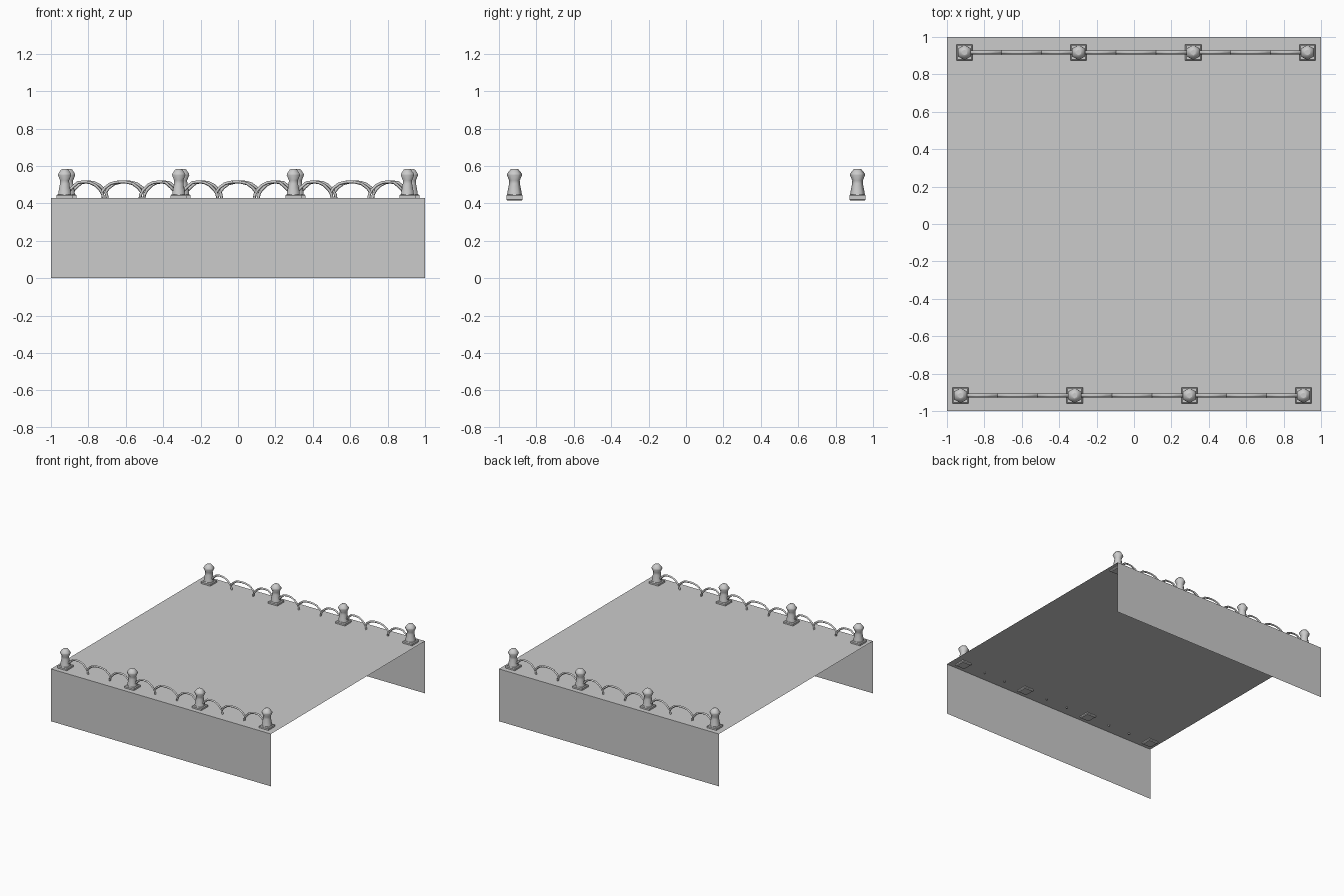
import bpy, bmesh, math
from mathutils import Vector

if "Cube" in bpy.data.objects:
    bpy.data.objects.remove(bpy.data.objects["Cube"])

DECK_Z = 0.43
ROW_Y = 0.917
POST_X = [-0.927, -0.317, 0.296, 0.906]


def add_object(name, bm):
    bmesh.ops.recalc_face_normals(bm, faces=bm.faces)
    mesh = bpy.data.meshes.new(name)
    bm.to_mesh(mesh)
    bm.free()
    obj = bpy.data.objects.new(name, mesh)
    bpy.context.collection.objects.link(obj)
    return obj


def sheet(name, corners):
    bm = bmesh.new()
    bm.faces.new([bm.verts.new(c) for c in corners])
    return add_object(name, bm)


def stack(bm, x, y, sides, turn, profile):
    # Joins polygon rings of (radius, z) into a capped column
    rings = []
    for r, z in profile:
        angles = [turn + 2 * math.pi * i / sides for i in range(sides)]
        rings.append([bm.verts.new((x + r * math.cos(a), y + r * math.sin(a), z))
                      for a in angles])
    for low, high in zip(rings, rings[1:]):
        for i in range(sides):
            j = (i + 1) % sides
            bm.faces.new((low[i], low[j], high[j], high[i])).smooth = sides > 4
    bm.faces.new(rings[0][::-1])
    bm.faces.new(rings[-1])


def bar(bm, x, y, points, half=0.008):
    # Sweeps a diamond section along a path in the xz plane
    pts = [Vector((x + px, y, pz)) for px, pz in points]
    rings = []
    for i, p in enumerate(pts):
        t = (pts[min(i + 1, len(pts) - 1)] - pts[max(i - 1, 0)]).normalized()
        n = Vector((-t.z, 0, t.x)) * half
        s = Vector((0, half * 1.2, 0))
        rings.append([bm.verts.new(p + d) for d in (n, s, -n, -s)])
    for a, b in zip(rings, rings[1:]):
        for i in range(4):
            j = (i + 1) % 4
            bm.faces.new((a[i], a[j], b[j], b[i])).smooth = True
    bm.faces.new(rings[0][::-1])
    bm.faces.new(rings[-1])


# Bridge deck and the two side walls, all thin sheets
sheet("deck", [(-1, -1, DECK_Z), (1, -1, DECK_Z), (1, 1, DECK_Z), (-1, 1, DECK_Z)])
for name, y in (("front_wall", -1), ("back_wall", 1)):
    sheet(name, [(-1, y, 0), (1, y, 0), (1, y, DECK_Z), (-1, y, DECK_Z)])

BASE = [(0.053, 0.415), (0.061, 0.421), (0.061, 0.443), (0.053, 0.449)]
POST = [(0.040, 0.445), (0.037, 0.465), (0.029, 0.505), (0.028, 0.523),
        (0.041, 0.551), (0.039, 0.560), (0.023, 0.580), (0.015, 0.584)]
SIDE_ARCH = [(-0.285, 0.462), (-0.265, 0.485), (-0.235, 0.511), (-0.205, 0.515),
             (-0.17, 0.512), (-0.14, 0.497), (-0.115, 0.472), (-0.102, 0.45),
             (-0.097, 0.420)]
MID_HALF = [(-0.108, 0.458), (-0.09, 0.483), (-0.06, 0.505), (-0.03, 0.513)]
MID_ARCH = MID_HALF + [(0, 0.515)] + [(-x, z) for x, z in reversed(MID_HALF)]

# Each row of posts and rails; the back row is the front row turned half round
for name, sign in (("front", -1), ("back", 1)):
    y = sign * ROW_Y
    xs = sorted(-sign * x for x in POST_X)
    bases, posts, rails = bmesh.new(), bmesh.new(), bmesh.new()
    for x in xs:
        stack(bases, x, y, 4, math.pi / 4, BASE)
        stack(posts, x, y, 6, math.pi / 2, POST)
    for a, b in zip(xs, xs[1:]):
        mid = (a + b) / 2
        bar(rails, mid, y, SIDE_ARCH)
        bar(rails, mid, y, MID_ARCH)
        bar(rails, mid, y, [(-px, pz) for px, pz in SIDE_ARCH])
    add_object(name + "_post_bases", bases)
    add_object(name + "_posts", posts)
    add_object(name + "_railing", rails)
